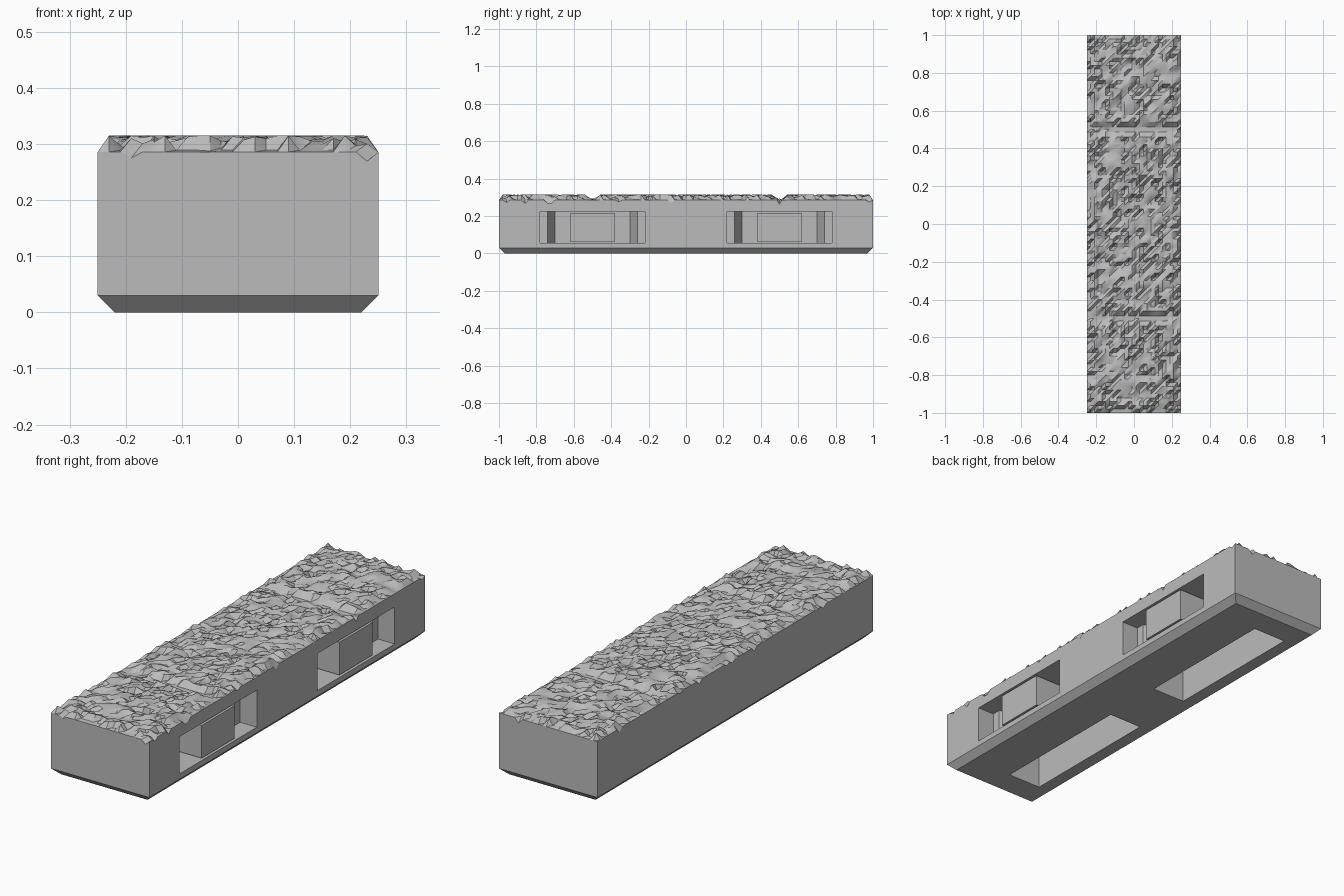
import bpy, bmesh, random
from mathutils import Vector, noise

random.seed(7)
if "Cube" in bpy.data.objects:
    bpy.data.objects.remove(bpy.data.objects["Cube"])

HALF_W, HALF_L = 0.25, 1.0
RIM, PEAK, CHAMFER = 0.286, 0.315, 0.03

stone = bpy.data.materials.new("stone_grey")
stone.use_nodes = True
stone.diffuse_color = (0.5, 0.5, 0.5, 1)
stone.node_tree.nodes["Principled BSDF"].inputs["Base Color"].default_value = (0.5, 0.5, 0.5, 1)


def make_object(name, bm, material=None):
    bmesh.ops.recalc_face_normals(bm, faces=bm.faces)
    mesh = bpy.data.meshes.new(name)
    bm.to_mesh(mesh)
    bm.free()
    obj = bpy.data.objects.new(name, mesh)
    bpy.context.collection.objects.link(obj)
    if material:
        mesh.materials.append(material)
    return obj


def prism(name, outline, z0, z1, material=None):
    """Upright prism from an outline in plan."""
    bm = bmesh.new()
    base = bm.faces.new([bm.verts.new((x, y, z0)) for x, y in outline])
    top = bmesh.ops.extrude_face_region(bm, geom=[base])["geom"]
    for v in top:
        if isinstance(v, bmesh.types.BMVert):
            v.co.z = z1
    return make_object(name, bm, material)


def rectangle(x0, x1, y0, y1):
    return [(x0, y0), (x1, y0), (x1, y1), (x0, y1)]


def rock_height(x, y):
    """Broken stone: broad lumps with sharp chips, worn flat at the peak."""
    h = 0.304 + 0.018 * noise.noise(Vector((x * 16, y * 16, 3)))
    # Chips form short ridges along the length and on the diagonal
    ridge = noise.noise(Vector((x * 45, y * 18, 8)))
    slant = noise.noise(Vector(((x + y) * 40, (x - y) * 15, 5)))
    h += 0.022 * max(ridge, slant)
    if random.random() < 0.22:
        h += random.uniform(-0.03, 0.012)
    return min(PEAK, max(0.27, h))


# Tile block: rough top sheet
bm = bmesh.new()
bmesh.ops.create_grid(bm, x_segments=25, y_segments=100, size=1)
for v in bm.verts:
    v.co.x *= HALF_W
    x, y = v.co.x, v.co.y
    edge = min(HALF_W - abs(x), HALF_L - abs(y))
    v.co.z = rock_height(x, y)
    if edge < 0.005:
        # Outer lip, notched here and there
        v.co.z = RIM - (random.uniform(0, 0.025) if random.random() < 0.07 else 0)
    elif edge < 0.025:
        v.co.z = RIM + 0.003 if random.random() < 0.5 else v.co.z
    # Two flat joints across the tile
    offset = abs(y) - 0.5
    if abs(offset) < 0.025 and edge > 0.005:
        v.co.z = RIM + (random.uniform(0, 0.012) if random.random() < 0.1 else 0)
    if 0.01 < abs(offset) < 0.025:
        v.co.y -= 0.3 * offset * (1 if y > 0 else -1)
bmesh.ops.triangulate(bm, faces=bm.faces, quad_method='FIXED')
top_faces = set(bm.faces)

# Tile block: walls, chamfered foot and underside
loop = [e for e in bm.edges if e.is_boundary]
for z, inset in ((CHAMFER, 0), (0, CHAMFER)):
    geom = bmesh.ops.extrude_edge_only(bm, edges=loop)["geom"]
    loop = [g for g in geom if isinstance(g, bmesh.types.BMEdge)]
    for v in (g for g in geom if isinstance(g, bmesh.types.BMVert)):
        v.co.x *= (HALF_W - inset) / HALF_W
        v.co.y *= (HALF_L - inset) / HALF_L
        v.co.z = z
bmesh.ops.contextual_create(bm, geom=loop)
walls = [f for f in bm.faces if f not in top_faces]
bmesh.ops.recalc_face_normals(bm, faces=bm.faces)
bmesh.ops.dissolve_limit(
    bm, angle_limit=0.02,
    verts=[v for v in bm.verts if v.co.z < CHAMFER + 0.001],
    edges=list({e for f in walls for e in f.edges}))
tile = make_object("stone_tile", bm, stone)

# Clip sockets in the long side and slots in the underside
cutters = []
for side, cy in (("front", -0.5), ("rear", 0.5)):
    half = [(0.3, 0.28), (0.165, 0.28), (0.165, 0.24), (0.07, 0.2)]
    outline = [(x, cy + y) for x, y in half] + [(x, cy - y) for x, y in reversed(half)]
    cutters.append(prism(side + "_socket_cutter", outline, 0.055, 0.225))
    cutters.append(prism(side + "_slot_cutter",
                         rectangle(-0.16, 0.01, cy - 0.35, cy + 0.35), -0.05, 0.225))
    prism(side + "_clip_block", rectangle(0.06, 0.249, cy - 0.12, cy + 0.12),
          0.065, 0.215, stone)

bpy.context.view_layer.objects.active = tile
for cutter in cutters:
    cutter.hide_render = True
    mod = tile.modifiers.new(cutter.name, 'BOOLEAN')
    mod.operation, mod.solver, mod.object = 'DIFFERENCE', 'EXACT', cutter
    bpy.ops.object.modifier_apply(modifier=mod.name)
    bpy.data.objects.remove(cutter)

# Soft lumps, sharp chips
bpy.ops.object.select_all(action='DESELECT')
tile.select_set(True)
bpy.ops.object.shade_smooth_by_angle(angle=0.5)
